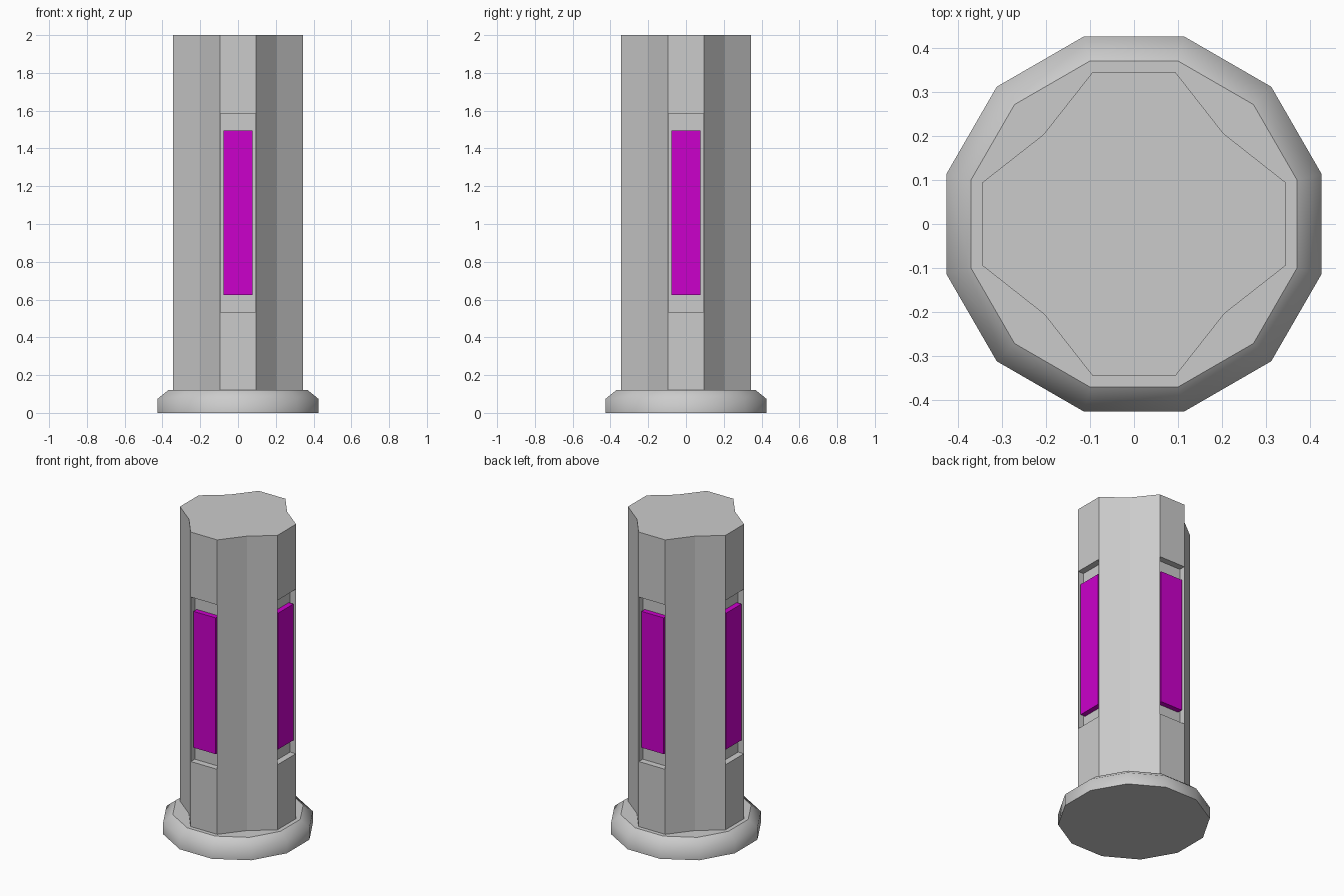
import bpy, bmesh, math
from mathutils import Vector, Matrix

if "Cube" in bpy.data.objects:
    bpy.data.objects.remove(bpy.data.objects["Cube"])


def finish(name, bm):
    bmesh.ops.recalc_face_normals(bm, faces=bm.faces)
    me = bpy.data.meshes.new(name)
    bm.to_mesh(me)
    bm.free()
    ob = bpy.data.objects.new(name, me)
    bpy.context.collection.objects.link(ob)
    return ob


def loft(bm, rings):
    """Skin a stack of equal-count rings and cap both ends."""
    loops = [[bm.verts.new(p) for p in ring] for ring in rings]
    sides = []
    for a, b in zip(loops, loops[1:]):
        n = len(a)
        sides += [bm.faces.new((a[i], a[(i + 1) % n], b[(i + 1) % n], b[i])) for i in range(n)]
    caps = [bm.faces.new(loops[0][::-1]), bm.faces.new(loops[-1])]
    return sides, caps


# Base: twelve-sided plinth with a soft chamfer and sharp cap edges
bm = bmesh.new()
profile = [(0.44, 0.0), (0.44, 0.075), (0.383, 0.12)]
rings = [[(r * math.cos(math.radians(15 + 30 * i)), r * math.sin(math.radians(15 + 30 * i)), z)
          for i in range(12)] for r, z in profile]
sides, caps = loft(bm, rings)
for f in sides:
    f.smooth = True
for cap in caps:
    for e in cap.edges:
        e.smooth = False
finish("base", bm)

# Column: four flat faces joined by slightly concave corners
bm = bmesh.new()
quarter = [Vector((0.344, -0.094, 0)), Vector((0.344, 0.094, 0)), Vector((0.203, 0.205, 0))]
outline = [Matrix.Rotation(math.pi / 2 * k, 3, 'Z') @ p for k in range(4) for p in quarter]
sides, caps = loft(bm, [[(p.x, p.y, z) for p in outline] for z in (0.11, 2.0)])
bm.normal_update()

# Recessed window in each flat face
panels = [f for f in sides if max(abs(f.normal.x), abs(f.normal.y)) > 0.99]
bmesh.ops.inset_individual(bm, faces=panels, thickness=0.003)
for f in panels:
    for v in f.verts:
        v.co.z = 0.535 if v.co.z < 1 else 1.585
bm.normal_update()
for f in bmesh.ops.extrude_discrete_faces(bm, faces=panels)["faces"]:
    bmesh.ops.translate(bm, verts=f.verts, vec=f.normal * -0.04)
finish("column", bm)

# Glowing panels set in the windows
magenta = bpy.data.materials.new("magenta")
magenta.diffuse_color = (0.6, 0.0, 0.6, 1)
magenta.use_nodes = True
magenta.node_tree.nodes["Principled BSDF"].inputs["Base Color"].default_value = magenta.diffuse_color
for k, side in enumerate(("right", "back", "left", "front")):
    bm = bmesh.new()
    bmesh.ops.create_cube(bm, size=1)
    bmesh.ops.scale(bm, verts=bm.verts, vec=(0.035, 0.156, 0.87))
    bmesh.ops.translate(bm, verts=bm.verts, vec=(0.3195, 0, 1.06))
    bmesh.ops.rotate(bm, verts=bm.verts, matrix=Matrix.Rotation(math.pi / 2 * k, 3, 'Z'))
    finish(side + "_light_panel", bm).data.materials.append(magenta)
